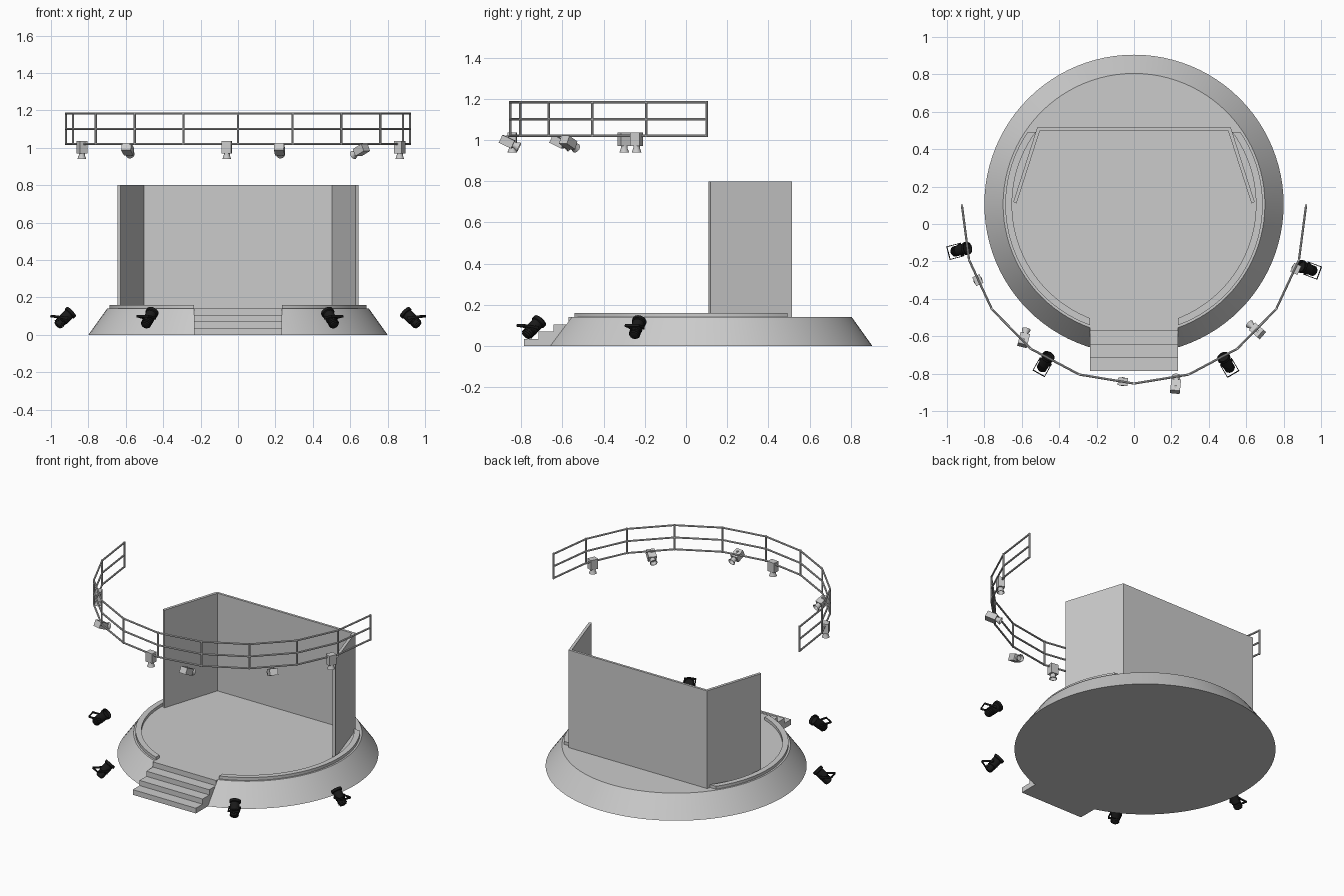
import bpy, bmesh
from math import sin, cos, pi, radians, asin, acos, atan2
from mathutils import Matrix, Vector

if "Cube" in bpy.data.objects:
    bpy.data.objects.remove(bpy.data.objects["Cube"])

CY = 0.105  # centre of the round base in y


def finish(bm, name, mat=None, smooth=True):
    bmesh.ops.recalc_face_normals(bm, faces=bm.faces)
    me = bpy.data.meshes.new(name)
    bm.to_mesh(me)
    bm.free()
    if smooth:
        for p in me.polygons:
            p.use_smooth = True
        me.set_sharp_from_angle(angle=radians(30))
    if mat:
        me.materials.append(mat)
    ob = bpy.data.objects.new(name, me)
    bpy.context.collection.objects.link(ob)
    return ob


def box(bm, lo, hi, m=Matrix()):
    lo, hi = Vector(lo), Vector(hi)
    s = hi - lo
    bmesh.ops.create_cube(bm, size=1, matrix=m @ Matrix.Translation((lo + hi) / 2)
                          @ Matrix.Diagonal((s.x, s.y, s.z, 1)))


def prism(bm, pts, offset):
    # closed polygon swept along an offset
    f = bm.faces.new([bm.verts.new(p) for p in pts])
    r = bmesh.ops.extrude_face_region(bm, geom=[f], use_keep_orig=True)
    bmesh.ops.translate(bm, vec=offset, verts=[v for v in r['geom'] if isinstance(v, bmesh.types.BMVert)])


def lathe(bm, profile, m, n=24):
    # (radius, height) profile turned about local z, capped at both ends
    rings = [[bm.verts.new(m @ Vector((r * cos(2 * pi * i / n), r * sin(2 * pi * i / n), z)))
              for i in range(n)] for r, z in profile]
    for a, b in zip(rings, rings[1:]):
        for i in range(n):
            j = (i + 1) % n
            bm.faces.new((a[i], a[j], b[j], b[i]))
    bm.faces.new(rings[0])
    bm.faces.new(rings[-1])


def bar(bm, a, b, r, n=8):
    a, b = Vector(a), Vector(b)
    d = b - a
    m = Matrix.Translation(a) @ d.to_track_quat('Z', 'Y').to_matrix().to_4x4()
    lathe(bm, [(r, 0), (r, d.length)], m, n)


def aim(loc, yaw, elevation):
    # local z points along the given heading and elevation
    return (Matrix.Translation(loc) @ Matrix.Rotation(yaw, 4, 'Z')
            @ Matrix.Rotation(pi / 2 - radians(elevation), 4, 'Y'))


# round base with a notch for the stairs
bm = bmesh.new()
lathe(bm, [(0.80, 0), (0.70, 0.14)], Matrix.Translation((0, CY, 0)), 96)
base = finish(bm, "stage_base")
bm = bmesh.new()
box(bm, (-0.236, -1.0, -0.1), (0.236, -0.50, 0.3))
cutter = finish(bm, "stair_notch_cutter", smooth=False)
cutter.hide_render = True
cutter.hide_viewport = True
mod = base.modifiers.new("notch", 'BOOLEAN')
mod.operation = 'DIFFERENCE'
mod.solver = 'EXACT'
mod.object = cutter

# stairs
prof = [(-0.50, 0)]
for i in range(4):
    y = -0.787 + 0.072 * i
    prof += [(y, 0.035 * i), (y, 0.035 * (i + 1))]
prof.append((-0.50, 0.14))
bm = bmesh.new()
prism(bm, [(-0.236, y, z) for y, z in prof], (0.472, 0, 0))
finish(bm, "front_stairs", smooth=False)

# raised curb on each side, from the wall round to the stairs
for side, s in (("left", -1), ("right", 1)):
    def arc(r, n=40):
        a0, a1 = asin(0.387 / r), -acos(0.236 / r)
        return [(s * r * cos(a0 + (a1 - a0) * i / n), CY + r * sin(a0 + (a1 - a0) * i / n), 0.138)
                for i in range(n + 1)]
    bm = bmesh.new()
    prism(bm, arc(0.688) + arc(0.652)[::-1], (0, 0, 0.022))
    finish(bm, side + "_curb")

# back wall and two splayed side walls
bm = bmesh.new()
prism(bm, [(-0.518, 0.515, 0.138), (-0.645, 0.118, 0.138), (-0.628, 0.110, 0.138),
           (-0.503, 0.499, 0.138), (0.503, 0.499, 0.138), (0.628, 0.110, 0.138),
           (0.645, 0.118, 0.138), (0.518, 0.515, 0.138)], (0, 0, 0.662))
finish(bm, "stage_walls", smooth=False)

# overhead lighting rail
half = [(0.92, 0.10), (0.882, -0.192), (0.76, -0.455), (0.552, -0.667), (0.292, -0.805)]
path = [(-x, y) for x, y in half] + [(0, -0.853)] + half[::-1]
bm = bmesh.new()
for z in (1.02, 1.10, 1.183):
    for (ax, ay), (bx, by) in zip(path, path[1:]):
        bar(bm, (ax, ay, z), (bx, by, z), 0.006)
for x, y in path:
    bar(bm, (x, y, 1.014), (x, y, 1.189), 0.006)
finish(bm, "lighting_rail")

# lamps hung from the rail: position, heading, elevation
lamps = [((-0.835, -0.30, 1.003), (0.9, 0.4), -90),
         ((-0.06, -0.843, 1.003), (0.1, 1), -90),
         ((0.865, -0.24, 1.003), (-0.9, 0.4), -90),
         ((-0.59, -0.62, 0.992), (0.25, 1), -25),
         ((0.222, -0.868, 0.992), (0.1, 1), -25),
         ((0.66, -0.572, 0.988), (-0.75, 0.65), -25)]
for i, (loc, d, e) in enumerate(lamps):
    m = aim(loc, atan2(d[1], d[0]), e)
    bm = bmesh.new()
    box(bm, (-0.021, -0.026, -0.033), (0.021, 0.026, 0.033), m)
    lathe(bm, [(0.016, 0.030), (0.016, 0.042), (0.024, 0.064), (0.021, 0.064), (0.014, 0.045)], m)
    if e > -90:
        bar(bm, loc, (loc[0], loc[1], 1.022), 0.008)
    finish(bm, "hanging_lamp_%d" % (i + 1))

# black spotlights around the stage, aimed up and inwards
black = bpy.data.materials.new("black")
black.diffuse_color = (0.01, 0.01, 0.01, 1)
black.use_nodes = True
black.node_tree.nodes["Principled BSDF"].inputs["Base Color"].default_value = black.diffuse_color
body = [(0.012, -0.062), (0.022, -0.058), (0.025, -0.045), (0.025, -0.022), (0.029, -0.018),
        (0.029, 0.030), (0.035, 0.034), (0.035, 0.050), (0.030, 0.050), (0.026, 0.036)]
for i, (x, y) in enumerate([(-0.925, -0.138), (-0.475, -0.738), (0.495, -0.742), (0.925, -0.238)]):
    yaw = atan2(CY - y, -x)
    loc = (x, y, 0.09)
    m = aim(loc, yaw, 43)
    bm = bmesh.new()
    lathe(bm, body, m)
    for k in range(3):  # cooling fins
        z = -0.050 + 0.011 * k
        lathe(bm, [(0.028, z), (0.028, z + 0.004)], m)
    # U-shaped yoke
    h = aim(loc, yaw, 90) @ Matrix.Rotation(radians(8), 4, 'Y')
    for s in (-1, 1):
        lo, hi = sorted((s * 0.029, s * 0.037))
        box(bm, (-0.068, min(s * 0.033, s * 0.037), -0.006), (0.008, max(s * 0.033, s * 0.037), 0.006), h)
        box(bm, (-0.008, lo, -0.008), (0.008, hi, 0.008), h)
    box(bm, (-0.072, -0.037, -0.006), (-0.068, 0.037, 0.006), h)
    finish(bm, "spotlight_%d" % (i + 1), black)
